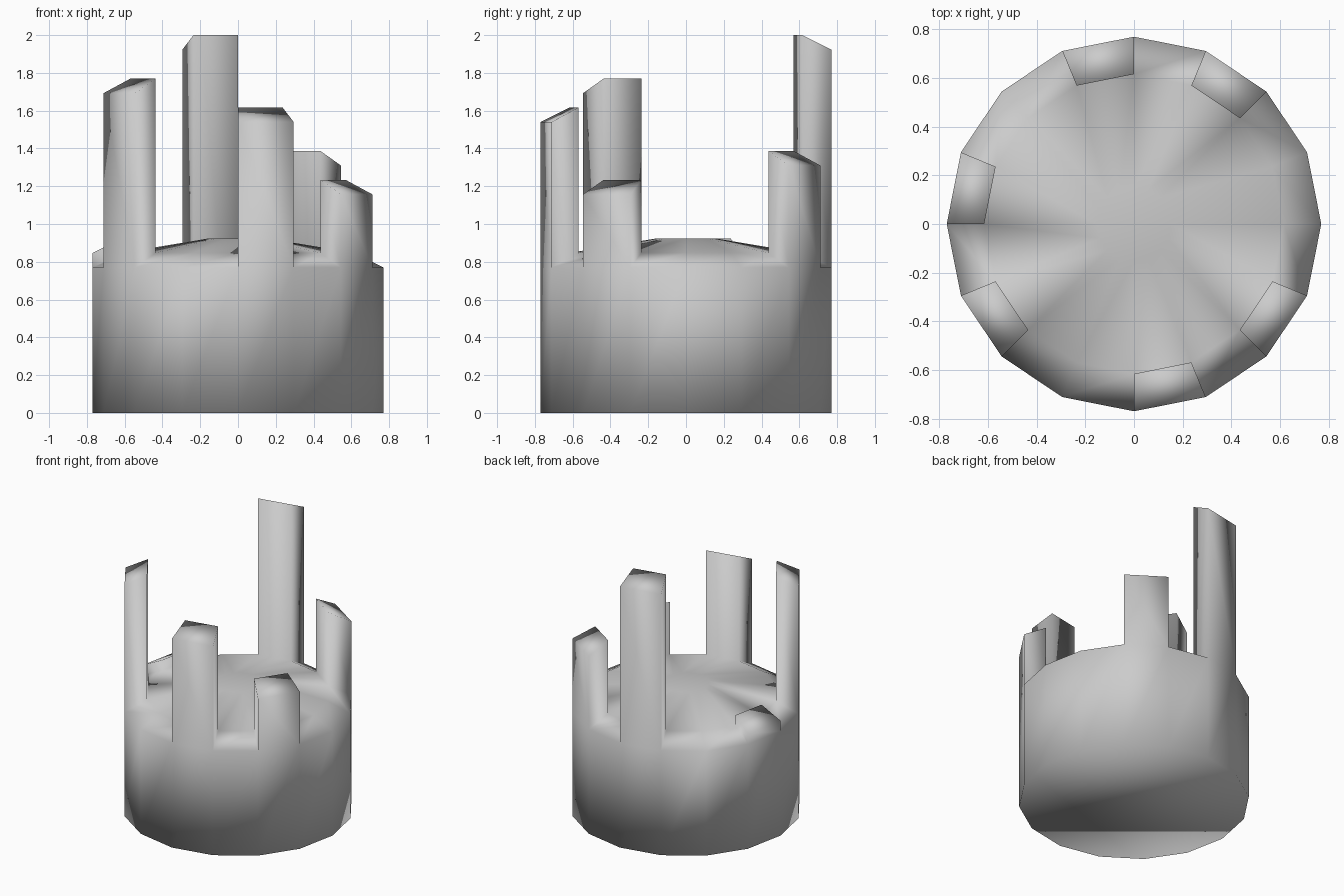
import bpy, bmesh, math

if "Cube" in bpy.data.objects:
    bpy.data.objects.remove(bpy.data.objects["Cube"])

SIDES = 16
# ring profile: (radius, height) from the base up to the small flat crown
PROFILE = [(0.77, 0.0), (0.77, 0.77), (0.616, 0.847), (0.154, 0.924)]
# battlement pillars: sector number (counter-clockwise from +x) -> rise above the rim
PILLARS = {2: 0.54, 4: 1.153, 7: 0.077, 9: 0.923, 12: 0.77, 14: 0.387}


def ring(bm, r, z):
    return [bm.verts.new((r * math.cos(2 * math.pi * i / SIDES),
                          r * math.sin(2 * math.pi * i / SIDES), z)) for i in range(SIDES)]


bm = bmesh.new()

# drum, sloping rim and shallow roof
rings = [ring(bm, r, z) for r, z in PROFILE]
bands = []
for lo, hi in zip(rings, rings[1:]):
    bands.append([bm.faces.new((lo[i], lo[(i + 1) % SIDES], hi[(i + 1) % SIDES], hi[i]))
                  for i in range(SIDES)])
bm.faces.new(rings[0][::-1])
bm.faces.new(rings[-1])

# pillars pulled straight up from rim faces
for sector, rise in PILLARS.items():
    top = bmesh.ops.extrude_discrete_faces(bm, faces=[bands[1][sector]])["faces"]
    bmesh.ops.translate(bm, vec=(0, 0, rise), verts=list({v for f in top for v in f.verts}))

bmesh.ops.recalc_face_normals(bm, faces=bm.faces[:])
for f in bm.faces:
    f.smooth = True

mesh = bpy.data.meshes.new("ruined_tower")
bm.to_mesh(mesh)
bm.free()
bpy.context.collection.objects.link(bpy.data.objects.new("ruined_tower", mesh))
